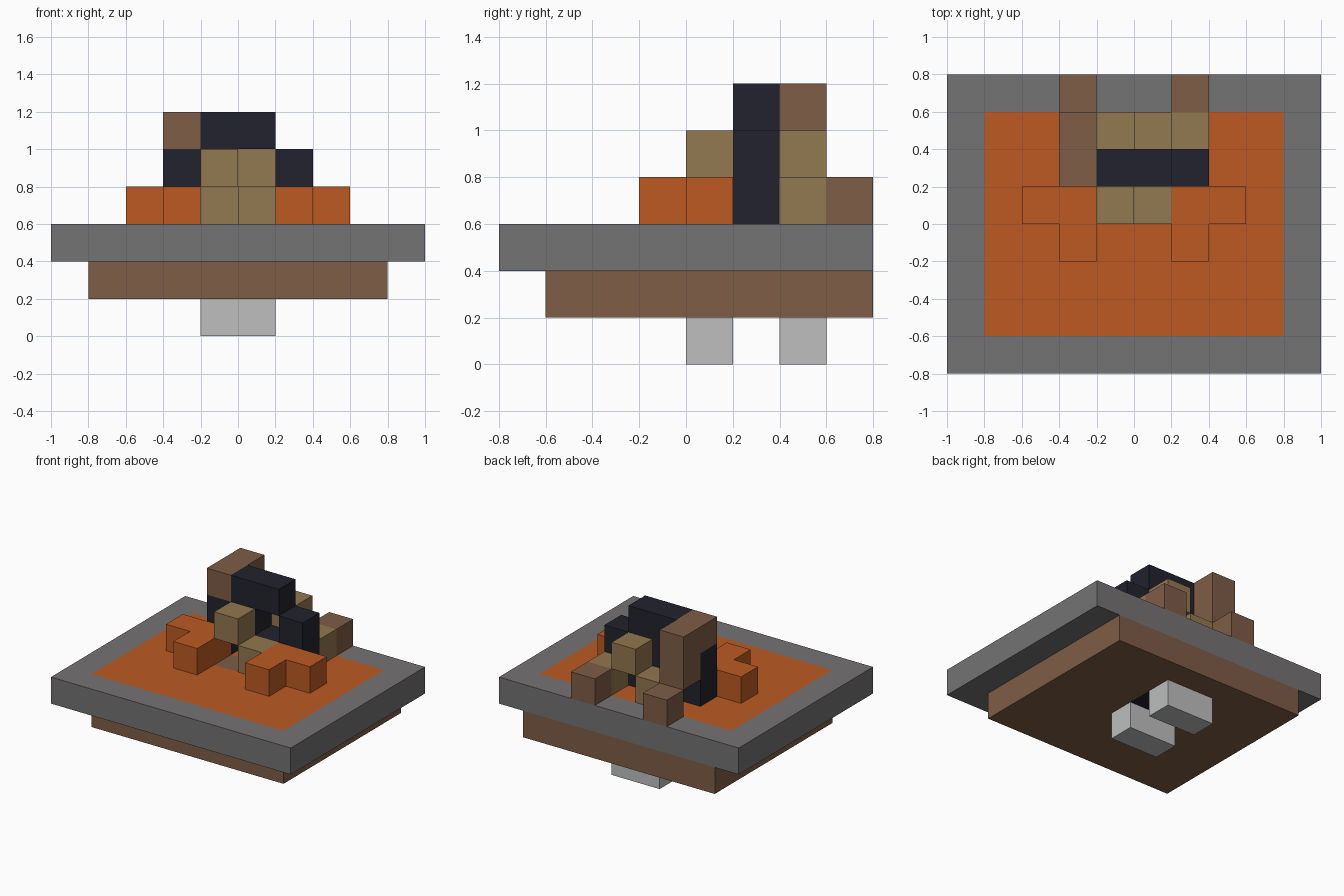
import bpy
import bmesh
from mathutils import Vector

CELL = 0.2

cube = bpy.data.objects.get("Cube")
if cube:
    bpy.data.objects.remove(cube, do_unlink=True)


def make_material(name, rgb):
    """Flat material from 8-bit screen colour, stored as linear values."""
    linear = [((c / 255 + 0.055) / 1.055) ** 2.4 for c in rgb]
    mat = bpy.data.materials.new(name)
    mat.use_nodes = True
    mat.diffuse_color = (*linear, 1)
    bsdf = mat.node_tree.nodes["Principled BSDF"]
    bsdf.inputs["Base Color"].default_value = (*linear, 1)
    bsdf.inputs["Roughness"].default_value = 0.8
    return mat


GREY = make_material("stone grey", (117, 115, 115))
ORANGE = make_material("burnt orange", (188, 90, 34))
BROWN = make_material("wood brown", (126, 93, 70))
TAN = make_material("tan", (146, 120, 80))
NAVY = make_material("dark navy", (34, 34, 46))
PALE = make_material("pale grey", (189, 191, 190))


def blocks(name, mats, boxes, cuts=(), rule=None):
    """Object of boxes (low and high corners in cells), faces cut and coloured by rule."""
    bm = bmesh.new()
    for low, high in boxes:
        low, high = Vector(low) * CELL, Vector(high) * CELL
        made = bmesh.ops.create_cube(bm, size=1)["verts"]
        for v in made:
            v.co = (low + high) / 2 + v.co * (high - low)
    for axis, value in cuts:
        normal = Vector((0, 0, 0))
        normal[axis] = 1
        bmesh.ops.bisect_plane(bm, geom=bm.verts[:] + bm.edges[:] + bm.faces[:],
                               plane_co=normal * value * CELL, plane_no=normal)
    bm.normal_update()
    if rule:
        for f in bm.faces:
            f.material_index = rule(f.calc_center_median() / CELL, f.normal)
    mesh = bpy.data.meshes.new(name)
    bm.to_mesh(mesh)
    bm.free()
    for m in mats:
        mesh.materials.append(m)
    obj = bpy.data.objects.new(name, mesh)
    bpy.context.collection.objects.link(obj)
    return obj


def cell(x, y, z):
    return (x, y, z), (x + 1, y + 1, z + 1)


# Slab: grey rim, orange floor and a brown patch beneath the raised block
def slab_rule(c, n):
    if n.z < 0.5 or abs(c.x) > 4 or abs(c.y) > 3:
        return 0
    return 2 if -1 < c.x < 0 and 0 < c.y < 1 else 1


blocks("slab", [GREY, ORANGE, BROWN], [((-5, -4, 2), (5, 4, 3))],
       [(0, -4), (0, 4), (1, -3), (1, 3), (0, -1), (0, 0), (1, 0), (1, 1)], slab_rule)


# Underbase with a dark centre on its underside
def base_rule(c, n):
    return int(n.z < -0.5 and abs(c.x) < 1 and 1 < c.y < 2)


blocks("underbase", [BROWN, NAVY], [((-4, -3, 1), (4, 4, 2))],
       [(0, -1), (0, 1), (1, 1), (1, 2)], base_rule)

# Feet
for name, y in (("front_foot", 0), ("back_foot", 2)):
    blocks(name, [PALE], [((-1, y, 0), (1, y + 1, 1))])

# Corner-shaped orange steps either side
for name, outer, inner in (("right_step", -3, -2), ("left_step", 2, 1)):
    blocks(name, [ORANGE], [cell(outer, 0, 3), cell(inner, 0, 3), cell(inner, -1, 3)])

# Dark core: two posts, a lintel and staggered fillers
blocks("left_post", [NAVY], [((1, 1, 3), (2, 2, 5))])
blocks("right_post", [NAVY], [((-2, 1, 3), (-1, 2, 5))])
blocks("lintel", [NAVY], [((-1, 1, 5), (1, 2, 6))])
blocks("core_fillers", [NAVY], [cell(0, 1, 3), cell(-1, 1, 4)])

# Staggered tan blocks in front of and behind the core
blocks("front_tan_blocks", [TAN], [cell(0, 0, 3), cell(-1, 0, 4)])
blocks("back_tan_blocks", [TAN], [cell(-1, 2, 3), cell(1, 2, 3), cell(0, 2, 4)])

# Brown tower cap overhanging the back, and the rear stubs
blocks("tower_cap", [BROWN], [((-2, 1, 5), (-1, 3, 6)), cell(-2, 2, 4)])
blocks("left_rear_stub", [BROWN], [cell(1, 3, 3)])
blocks("right_rear_stub", [BROWN], [cell(-2, 3, 3)])
